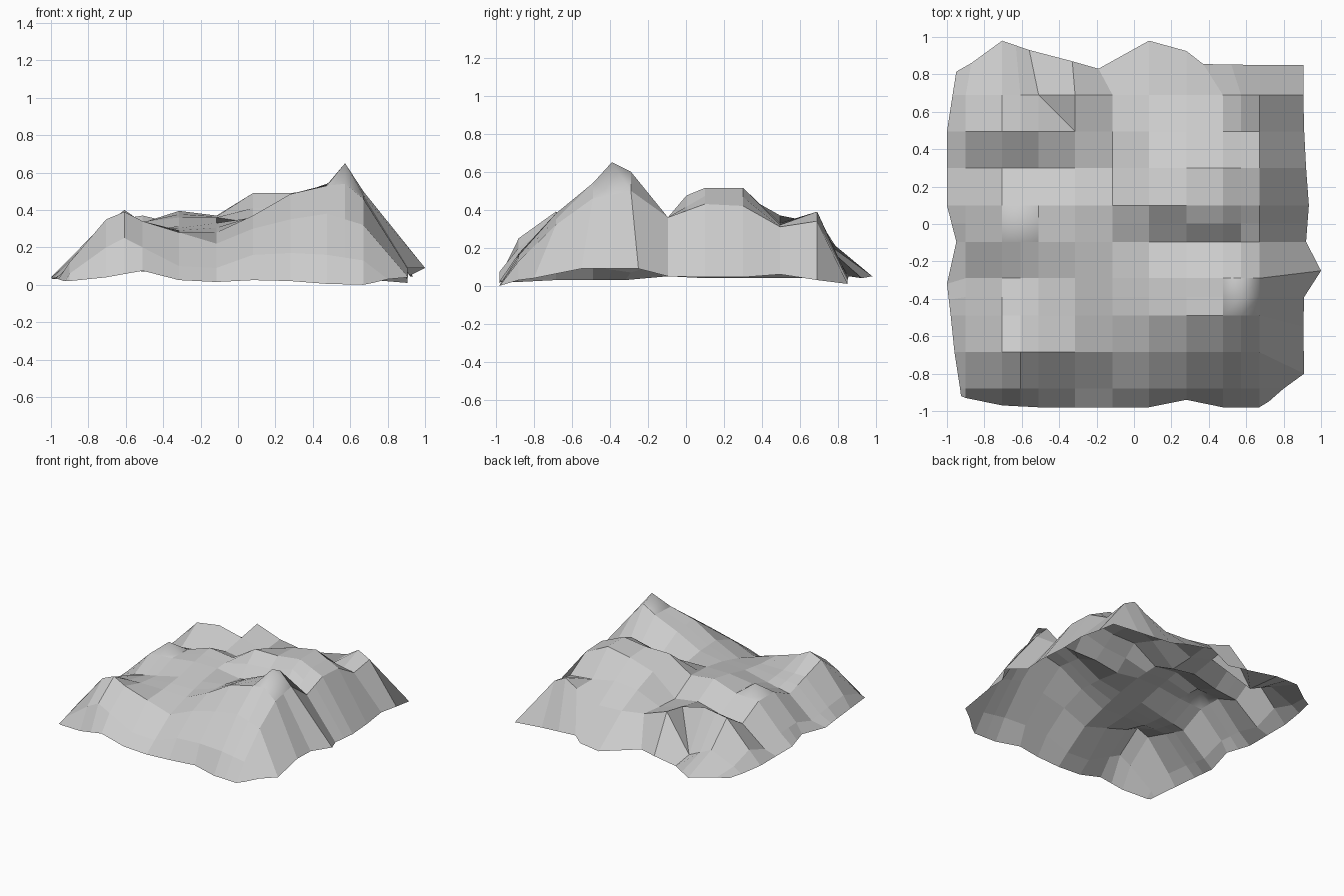
import bpy, bmesh

# Regular survey grid of the hill (x columns, then one height row per y)
xs = [-.90, -.705, -.51, -.315, -.115, .08, .28, .475, .67]
rows = [
    (-.88,  [.06, .20, .20, .10, .09, .16, .17, .16, .13]),
    (-.685, [.12, .35, .34, .28, .22, .30, .35, .38, .32]),
    (-.49,  [.10, .29, .29, .29, .28, .37, .485, .53, .46]),
    (-.29,  [.07, .23, .27, .315, .33, .36, .46, .54, .50]),
    (-.095, [.13, .32, .335, .36, .36, .33, .36, .36, .36]),
    (.10,   [.12, .32, .33, .395, .37, .49, .49, .515, .43]),
    (.30,   [.07, .22, .24, .29, .26, .42, .48, .515, .42]),
    (.495,  [.14, .34, .37, .325, .27, .35, .37, .33, .31]),
    (.69,   [.08, .16, .07, .36, .29, .26, .25, .33, .34]),
]

# Ragged skirt points (x, y, z) on the four sides
front_yz = [(-.93, .02), (-.97, .04), (-.98, .075), (-.98, .025), (-.98, .015), (-.98, .025), (-.94, .02), (-.98, .005), (-.98, 0)]
front = [(x, *e) for x, e in zip(xs, front_yz)]
back = [(-.87, .86, .05), (-.705, .98, .05), (-.56, .93, .085), (-.33, .87, .08), (-.19, .83, .08),
        (.08, .98, .05), (.28, .925, .04), (.37, .855, .05), (.67, .85, .03)]
left = [(-.93, -.88, .02), (-.96, -.685, .03), (-.98, -.49, .03), (-1, -.32, .03), (-.95, -.095, .05),
        (-1, .10, .04), (-1, .30, .04), (-1, .495, .04), (-.97, .69, .04)]
right = [(.80, -.88, .03), (.91, -.80, .04), (.905, -.55, .09), (1, -.25, .09), (.92, -.095, .05),
         (.935, .10, .045), (.92, .30, .045), (.91, .495, .06), (.905, .69, .03)]

pts = [[(-.925, -.92, .02), *front, (.72, -.95, .01)]]
for (y, hs), l, r in zip(rows, left, right):
    pts.append([l, *[(x, y, h) for x, h in zip(xs, hs)], r])
pts.append([(-.95, .815, .05), *back, (.905, .85, .01)])


def midpoint(a, b):
    return tuple((p + q) / 2 for p, q in zip(a, b))


# Extra grid lines through the summits
for row in pts:
    for i in (8, 2):
        row.insert(i + 1, midpoint(row[i], row[i + 1]))
for j in (5, 3):
    pts.insert(j + 1, [midpoint(a, b) for a, b in zip(pts[j], pts[j + 1])])

bm = bmesh.new()
verts = [[bm.verts.new(p) for p in row] for row in pts]
verts[4][-1].co = (.91, -.39, .09)


def nearest(x, y):
    return min(bm.verts, key=lambda v: (v.co.x - x) ** 2 + (v.co.y - y) ** 2)


# Summits: west knoll, front-left spur, main peak, east shoulder and back-right knoll
for x, y, z in [(-.6075, .0025, .40), (-.6075, -.685, .39), (-.6075, -.88, .25),
                (.5725, -.39, .65), (.5725, -.29, .60), (.5725, -.49, .54),
                (.475, .0025, .475), (.5725, .69, .39)]:
    nearest(x, y).co.z = z

# Faces, smooth only around the two rounded summits
round_tops = {nearest(-.6075, .0025), nearest(.5725, -.39)}
saddle = nearest(-.51, .69)
for a, b in zip(verts, verts[1:]):
    for i in range(len(a) - 1):
        quad = (a[i], a[i + 1], b[i + 1], b[i])
        if b[i] is saddle:  # crease running down the back gully
            bm.faces.new((a[i], a[i + 1], b[i]))
            bm.faces.new((a[i + 1], b[i + 1], b[i]))
        else:
            bm.faces.new(quad).smooth = bool(round_tops & set(quad))

mesh = bpy.data.meshes.new("terrain")
bm.to_mesh(mesh)
bm.free()
terrain = bpy.data.objects.new("terrain", mesh)
bpy.context.collection.objects.link(terrain)

# Mid-grey rock
rock = bpy.data.materials.new("rock")
rock.diffuse_color = (.55, .55, .55, 1)
mesh.materials.append(rock)
